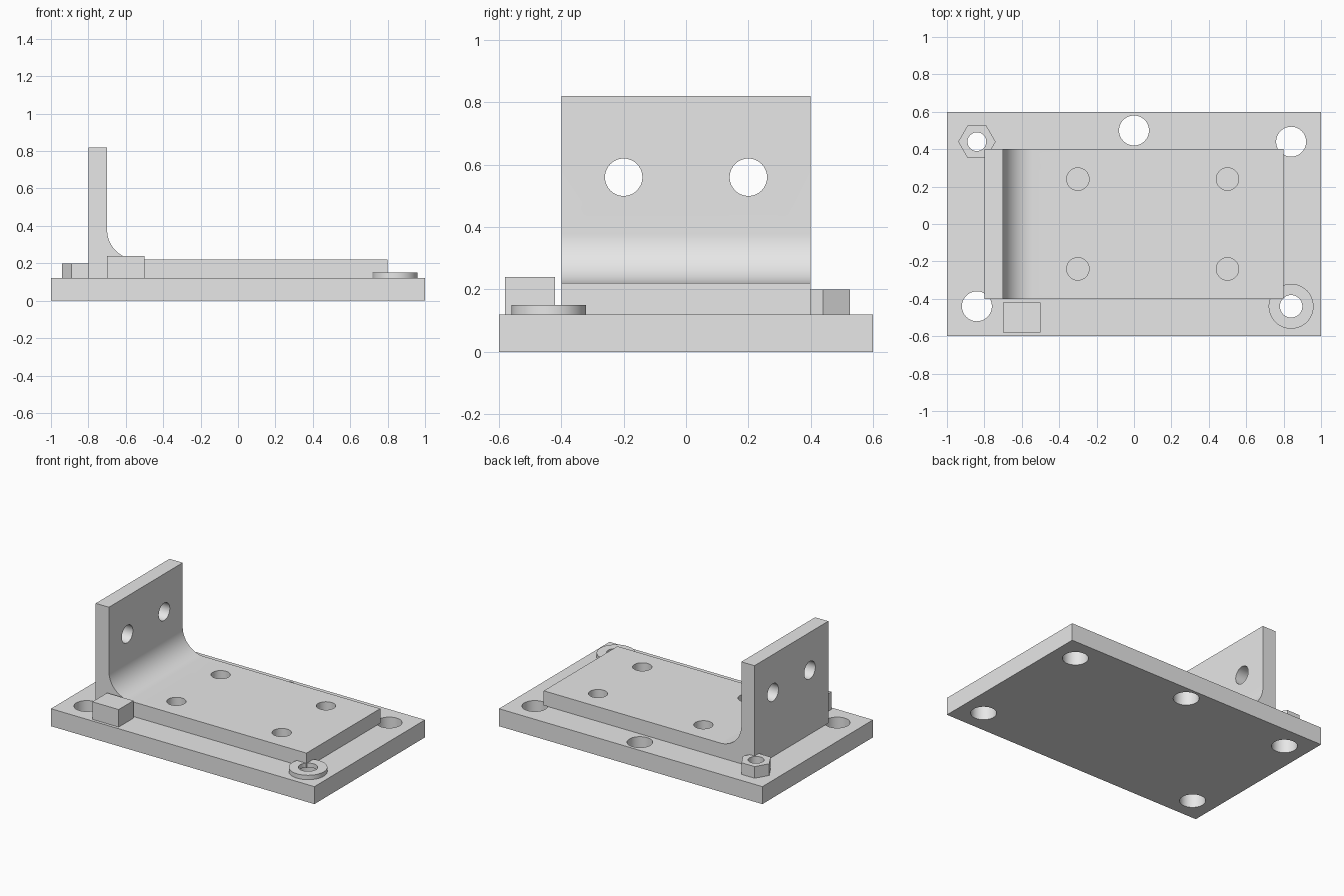
import bpy
import bmesh
from math import pi, sin, cos
from mathutils import Matrix, Vector

if "Cube" in bpy.data.objects:
    bpy.data.objects.remove(bpy.data.objects["Cube"], do_unlink=True)

STEEL = (0.8, 0.8, 0.8, 1.0)
steel = bpy.data.materials.new("light_grey_steel")
steel.use_nodes = True
steel.diffuse_color = STEEL
steel.node_tree.nodes["Principled BSDF"].inputs["Base Color"].default_value = STEEL


def make_object(name, bm):
    bmesh.ops.recalc_face_normals(bm, faces=bm.faces)
    mesh = bpy.data.meshes.new(name)
    bm.to_mesh(mesh)
    bm.free()
    mesh.materials.append(steel)
    obj = bpy.data.objects.new(name, mesh)
    bpy.context.collection.objects.link(obj)
    return obj


def box(name, low, high):
    low, high = Vector(low), Vector(high)
    bm = bmesh.new()
    bmesh.ops.create_cube(bm, size=1, matrix=Matrix.Translation((low + high) / 2)
                          @ Matrix.Diagonal((*(high - low), 1)))
    return make_object(name, bm)


def cylinder(name, centre, radius, depth, sides=64, axis="Z"):
    turn = Matrix.Rotation(pi / 2, 4, "Y") if axis == "X" else Matrix.Identity(4)
    bm = bmesh.new()
    bmesh.ops.create_cone(bm, cap_ends=True, segments=sides, radius1=radius,
                          radius2=radius, depth=depth,
                          matrix=Matrix.Translation(centre) @ turn)
    return make_object(name, bm)


def select_only(obj):
    bpy.ops.object.select_all(action="DESELECT")
    obj.select_set(True)
    bpy.context.view_layer.objects.active = obj


def drill(obj, centres, radius, depth, axis="Z"):
    select_only(obj)
    for centre in centres:
        cutter = cylinder("drill", centre, radius, depth, axis=axis)
        cutter.hide_render = True
        cut = obj.modifiers.new("hole", "BOOLEAN")
        cut.operation = "DIFFERENCE"
        cut.solver = "EXACT"
        cut.object = cutter
        bpy.ops.object.modifier_apply(modifier=cut.name)
        bpy.data.objects.remove(cutter, do_unlink=True)


def finish(obj):
    select_only(obj)
    bpy.ops.object.shade_smooth_by_angle(angle=pi / 6)


BASE_TOP = 0.12
CORNER_X, CORNER_Y = 0.84, 0.44

# Base plate with corner holes and one rear hole
base = box("base_plate", (-1, -0.6, 0), (1, 0.6, BASE_TOP))
corners = [(sx * CORNER_X, sy * CORNER_Y, 0.06) for sx in (-1, 1) for sy in (-1, 1)]
drill(base, corners + [(0, 0.5, 0.06)], 0.08, 0.4)
finish(base)

# L bracket: side profile with an inner fillet, extruded across the width
FILLET, STEPS = 0.16, 24
profile = [(-0.8, BASE_TOP), (0.8, BASE_TOP), (0.8, 0.22)]
for i in range(STEPS + 1):
    a = pi / 2 * i / STEPS
    profile.append((-0.7 + FILLET - FILLET * sin(a), 0.22 + FILLET - FILLET * cos(a)))
profile += [(-0.7, 0.82), (-0.8, 0.82)]
bm = bmesh.new()
side = bm.faces.new([bm.verts.new((x, -0.4, z)) for x, z in profile])
new = bmesh.ops.extrude_face_region(bm, geom=[side])["geom"]
bmesh.ops.translate(bm, vec=(0, 0.8, 0),
                    verts=[v for v in new if isinstance(v, bmesh.types.BMVert)])
bracket = make_object("angle_bracket", bm)
drill(bracket, [(x, y, 0.17) for x in (-0.3, 0.5) for y in (-0.24, 0.24)], 0.06, 0.3)
drill(bracket, [(-0.75, y, 0.56) for y in (-0.2, 0.2)], 0.06, 0.3, axis="X")
finish(bracket)

# Hex nut at the rear right corner
nut_centre = (-CORNER_X, CORNER_Y, 0.16)
nut = cylinder("hex_nut", nut_centre, 0.1, 0.08, sides=6)
# Put two of the points on the x axis
if max(v.co.x for v in nut.data.vertices) < -0.745:
    spin = Matrix.Translation(nut_centre) @ Matrix.Rotation(pi / 6, 4, "Z")
    nut.data.transform(spin @ Matrix.Translation(-Vector(nut_centre)))
drill(nut, [nut_centre], 0.05, 0.3)
finish(nut)

# Flat washer at the front left corner
washer_centre = (CORNER_X, -CORNER_Y, 0.135)
washer = cylinder("washer", washer_centre, 0.12, 0.03)
drill(washer, [washer_centre], 0.06, 0.2)
finish(washer)

# Small stop block beside the bracket
box("stop_block", (-0.7, -0.58, BASE_TOP), (-0.5, -0.42, 0.24))
